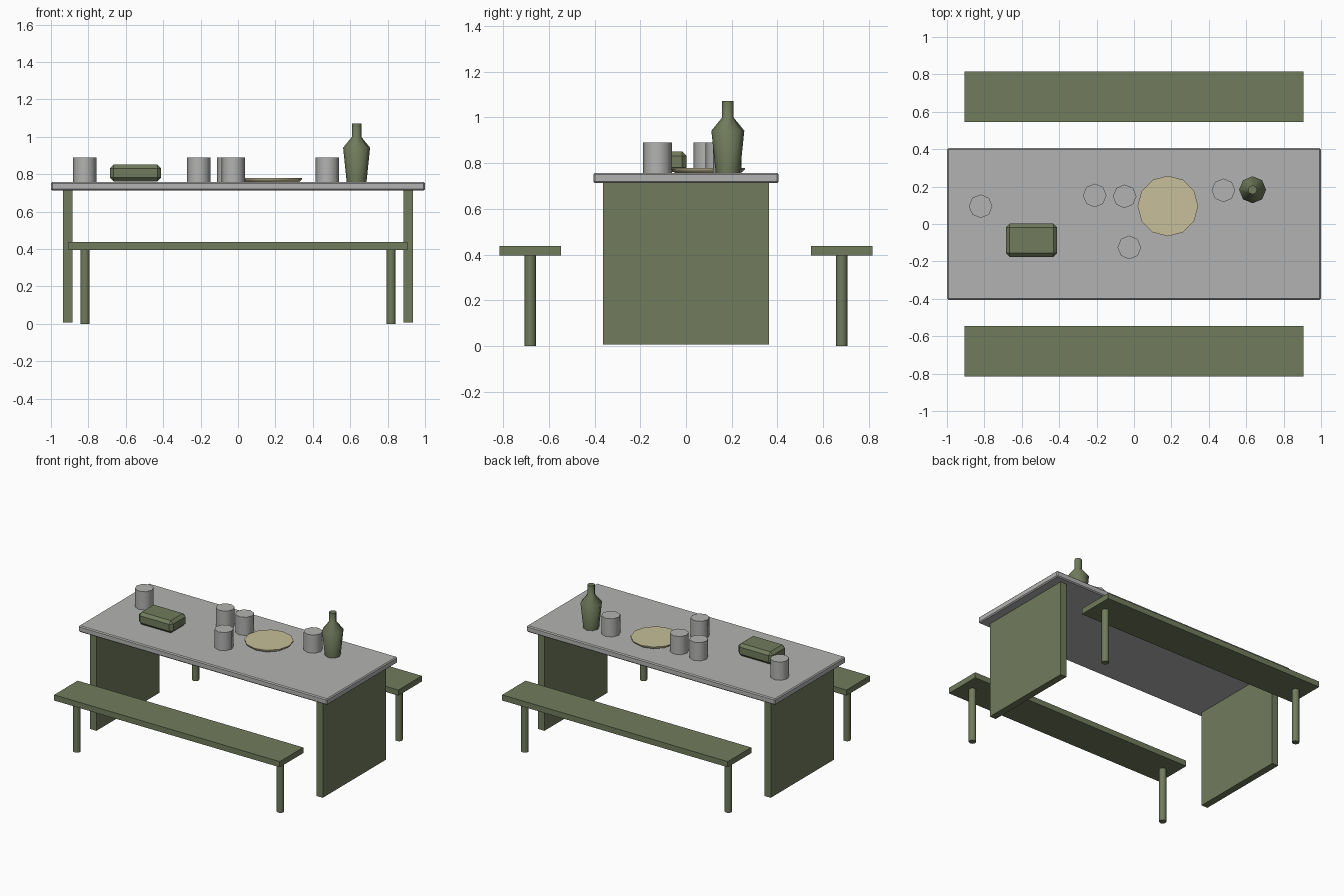
import bpy, math

if "Cube" in bpy.data.objects:
    bpy.data.objects.remove(bpy.data.objects["Cube"])


def material(name, rgb):
    m = bpy.data.materials.new(name)
    m.diffuse_color = (*rgb, 1)
    m.use_nodes = True
    m.node_tree.nodes["Principled BSDF"].inputs["Base Color"].default_value = m.diffuse_color
    return m


GREEN = material("olive green", (0.165, 0.2, 0.107))
GREY = material("light grey", (0.45, 0.45, 0.445))
CREAM = material("cream", (0.57, 0.52, 0.32))


def box(name, lo, hi, mat, bevel=0):
    """Axis-aligned box between two corners, optionally chamfered."""
    bpy.ops.mesh.primitive_cube_add(size=1, location=[(a + b) / 2 for a, b in zip(lo, hi)])
    ob = bpy.context.object
    ob.name = name
    ob.scale = [b - a for a, b in zip(lo, hi)]
    bpy.ops.object.transform_apply(location=False, rotation=False, scale=True)
    ob.data.materials.append(mat)
    if bevel:
        mod = ob.modifiers.new("chamfer", 'BEVEL')
        mod.width, mod.segments = bevel, 1
    return ob


def lathe(name, x, y, profile, sides, mat, smooth=50):
    """Closed turned solid from (radius, height) pairs."""
    verts = [(r * math.cos(math.tau * i / sides), r * math.sin(math.tau * i / sides), z)
             for r, z in profile for i in range(sides)]
    faces = [(k * sides + i, k * sides + (i + 1) % sides,
              (k + 1) * sides + (i + 1) % sides, (k + 1) * sides + i)
             for k in range(len(profile) - 1) for i in range(sides)]
    faces.append(tuple(reversed(range(sides))))
    faces.append(tuple(range((len(profile) - 1) * sides, len(profile) * sides)))
    me = bpy.data.meshes.new(name)
    me.from_pydata(verts, [], faces)
    me.materials.append(mat)
    ob = bpy.data.objects.new(name, me)
    ob.location = (x, y, 0)
    bpy.context.collection.objects.link(ob)
    bpy.ops.object.select_all(action='DESELECT')
    ob.select_set(True)
    bpy.context.view_layer.objects.active = ob
    bpy.ops.object.shade_smooth_by_angle(angle=math.radians(smooth))
    return ob


TOP = 0.758

# Table: slab top on two solid end panels
box("table_top", (-1, -0.405, 0.713), (1, 0.405, TOP), GREY, 0.007)
for side, s in (("left", -1), ("right", 1)):
    box(f"table_panel_{side}", (s * 0.91 - 0.025, -0.362, 0.008),
        (s * 0.91 + 0.025, 0.362, 0.714), GREEN)

# Two benches, each on two round legs
for side, s in (("front", -1), ("back", 1)):
    box(f"bench_seat_{side}", (-0.907, s * 0.681 - 0.135, 0.396),
        (0.907, s * 0.681 + 0.135, 0.437), GREEN)
    for end, e in (("left", -1), ("right", 1)):
        lathe(f"bench_leg_{side}_{end}", e * 0.818, s * 0.681,
              [(0.025, 0), (0.025, 0.397)], 8, GREEN)

# Cups
for i, (x, y) in enumerate([(-0.82, 0.095), (-0.21, 0.153), (-0.05, 0.148),
                            (-0.025, -0.125), (0.478, 0.18)]):
    lathe(f"cup_{i + 1}", x, y, [(0.063, TOP), (0.063, 0.89)], 8, GREY)

# Plate
lathe("plate", 0.181, 0.096, [(0.145, TOP), (0.162, 0.773), (0.162, 0.779)], 12, CREAM)

# Bottle
lathe("bottle", 0.634, 0.183, [(0.053, TOP), (0.072, 0.942), (0.025, 1.0), (0.025, 1.071)],
      8, GREEN)

# Chamfered loaf box
box("loaf_box", (-0.685, -0.176, 0.762), (-0.411, 0.002, 0.852), GREEN, 0.02)
